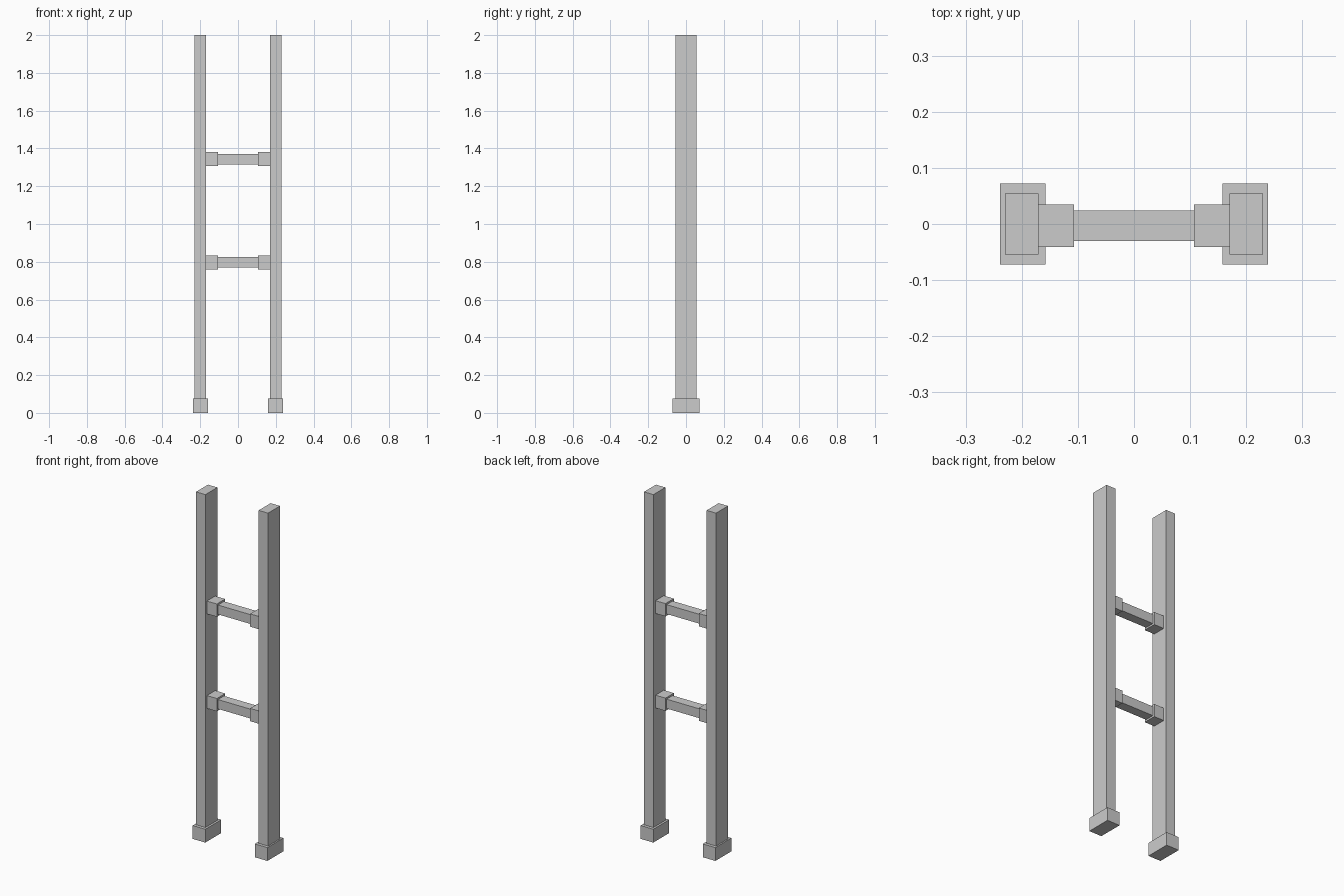
import bpy

if "Cube" in bpy.data.objects:
    bpy.data.objects.remove(bpy.data.objects["Cube"])


def box(name, lo, hi):
    """Axis-aligned box between two corners."""
    bpy.ops.mesh.primitive_cube_add(size=1, location=[(a + b) / 2 for a, b in zip(lo, hi)])
    ob = bpy.context.object
    ob.name = name
    ob.scale = [b - a for a, b in zip(lo, hi)]
    bpy.ops.object.transform_apply(location=True, rotation=False, scale=True)
    return ob


def mirrored_box(name, lo, hi):
    """Box on the right side, mirrored to the left."""
    ob = box(name, lo, hi)
    ob.modifiers.new("Mirror", 'MIRROR').use_axis[0] = True
    ob.location.x = 0
    # mirror about the world centre
    ob.data.transform(ob.matrix_world)
    ob.matrix_world.identity()
    return ob


# Side rails and their feet
mirrored_box("side_rail", (0.170, -0.0545, 0.04), (0.230, 0.0545, 2.0))
mirrored_box("foot", (0.158, -0.0725, 0.0), (0.2385, 0.0725, 0.077))

# Rungs with a thicker socket at each end
for label, z in (("lower", 0.797), ("upper", 1.343)):
    y = -0.003
    box(label + "_rung", (-0.12, y - 0.0275, z - 0.027), (0.12, y + 0.0275, z + 0.027))
    mirrored_box(label + "_rung_socket",
                 (0.1065, y - 0.038, z - 0.037), (0.175, y + 0.038, z + 0.037))
